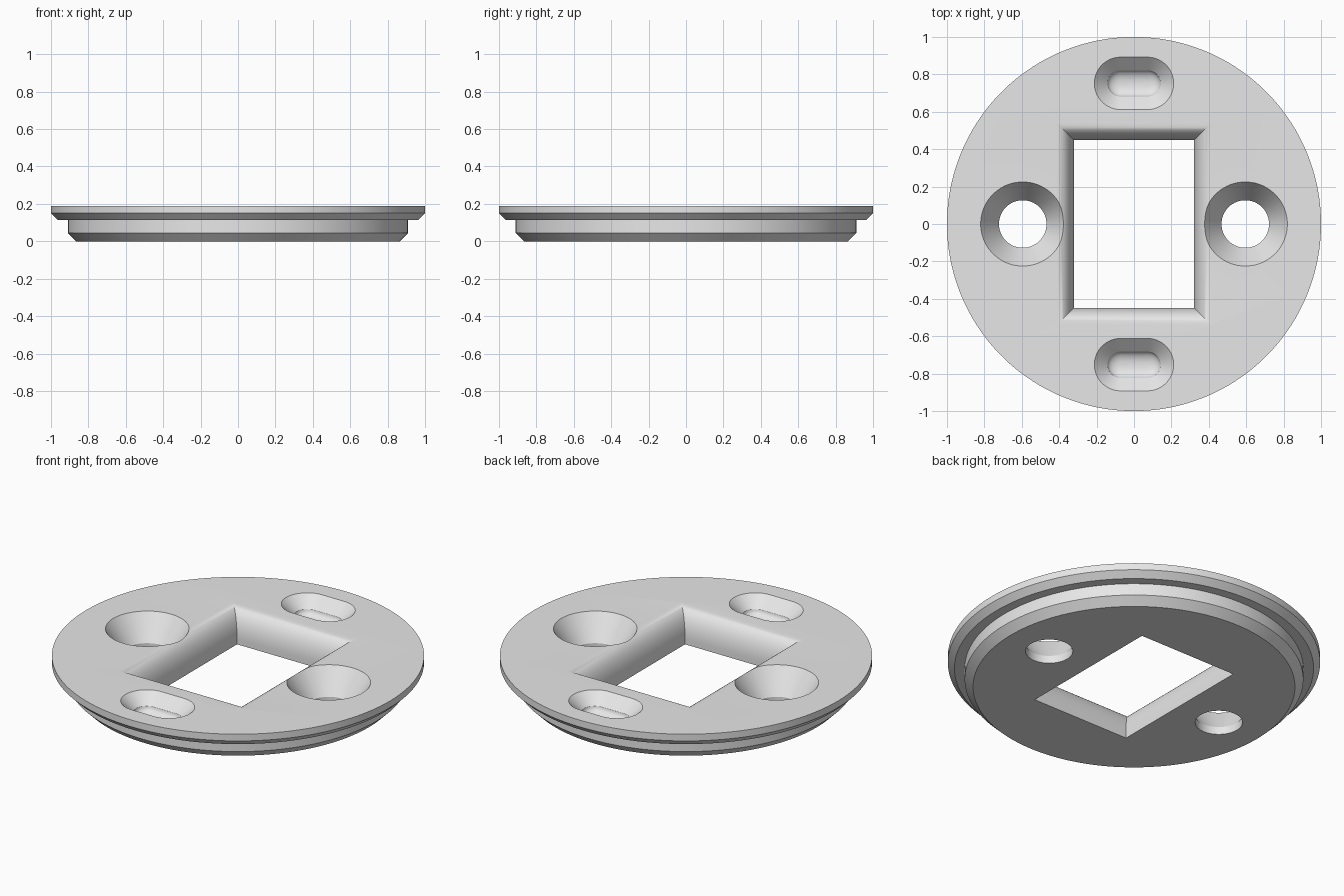
import bpy, bmesh, math

if "Cube" in bpy.data.objects:
    bpy.data.objects.remove(bpy.data.objects["Cube"])

TOP = 0.19


def loft(name, loops):
    """Closed solid skinned through a stack of matching loops, bottom to top."""
    bm = bmesh.new()
    rings = [[bm.verts.new(p) for p in loop] for loop in loops]
    n = len(rings[0])
    for a, b in zip(rings, rings[1:]):
        for i in range(n):
            j = (i + 1) % n
            bm.faces.new((a[i], a[j], b[j], b[i]))
    bm.faces.new(rings[0][::-1])
    bm.faces.new(rings[-1])
    bmesh.ops.recalc_face_normals(bm, faces=bm.faces)
    mesh = bpy.data.meshes.new(name)
    bm.to_mesh(mesh)
    bm.free()
    obj = bpy.data.objects.new(name, mesh)
    bpy.context.collection.objects.link(obj)
    return obj


def stadium(cx, cy, r, z, half=0.0, n=64):
    """Circle, stretched along x by a straight run when half > 0."""
    pts = []
    for i in range(n):
        a = 2 * math.pi * (i + 0.5) / n
        shift = math.copysign(half, math.cos(a))
        pts.append((cx + shift + r * math.cos(a), cy + r * math.sin(a), z))
    return pts


def rectangle(off, z):
    x, y = 0.32 + off, 0.448 + off
    return [(-x, -y, z), (x, -y, z), (x, y, z), (-x, y, z)]


# Stepped round plate with chamfered rims
rim = [(0.865, 0), (0.91, 0.045), (0.91, 0.115), (0.965, 0.115),
       (1.0, 0.15), (1.0, TOP)]
plate = loft("round_plate", [stadium(0, 0, r, z, n=160) for r, z in rim])

cutters = []

# Rectangular window with rounded-over top edge
window = [rectangle(0, -0.05), rectangle(0, 0.03)]
for k in range(1, 13):
    t = math.pi / 2 * k / 12
    window.append(rectangle(0.09 * (1 - math.cos(t)), 0.03 + 0.16 * math.sin(t)))
window.append(rectangle(0.09, TOP + 0.05))
cutters.append(loft("window_cutter", window))

for s in (-1, 1):
    # Countersunk screw holes
    hole = [(0.127, -0.05), (0.127, 0.045), (0.225, TOP), (0.225, TOP + 0.05)]
    cutters.append(loft("screw_hole_cutter",
                        [stadium(s * 0.595, 0, r, z) for r, z in hole]))
    # Blind slots: sloped lip, then a rounded trough
    slot = []
    for k in range(1, 8):
        t = math.pi / 2 * k / 7
        slot.append((0.07 * math.sin(t), 0.125 - 0.04 * math.cos(t)))
    slot += [(0.14, TOP), (0.14, TOP + 0.05)]
    cutters.append(loft("slot_cutter",
                        [stadium(0, s * 0.752, r, z, 0.072) for r, z in slot]))

# Cut the openings out of the plate
for c in cutters:
    c.hide_render = True
    mod = plate.modifiers.new("cut", 'BOOLEAN')
    mod.operation = 'DIFFERENCE'
    mod.solver = 'EXACT'
    mod.object = c
bpy.context.view_layer.update()
result = plate.evaluated_get(bpy.context.evaluated_depsgraph_get())
mesh = bpy.data.meshes.new_from_object(result)
plate.modifiers.clear()
plate.data = mesh
for c in cutters:
    bpy.data.objects.remove(c)

# Single grey finish
grey = bpy.data.materials.new("light_grey")
grey.diffuse_color = (0.8, 0.8, 0.8, 1)
grey.use_nodes = True
grey.node_tree.nodes["Principled BSDF"].inputs["Base Color"].default_value = grey.diffuse_color
mesh.materials.clear()
mesh.materials.append(grey)

bpy.context.view_layer.objects.active = plate
plate.select_set(True)
bpy.ops.object.shade_smooth_by_angle(angle=math.radians(30))
